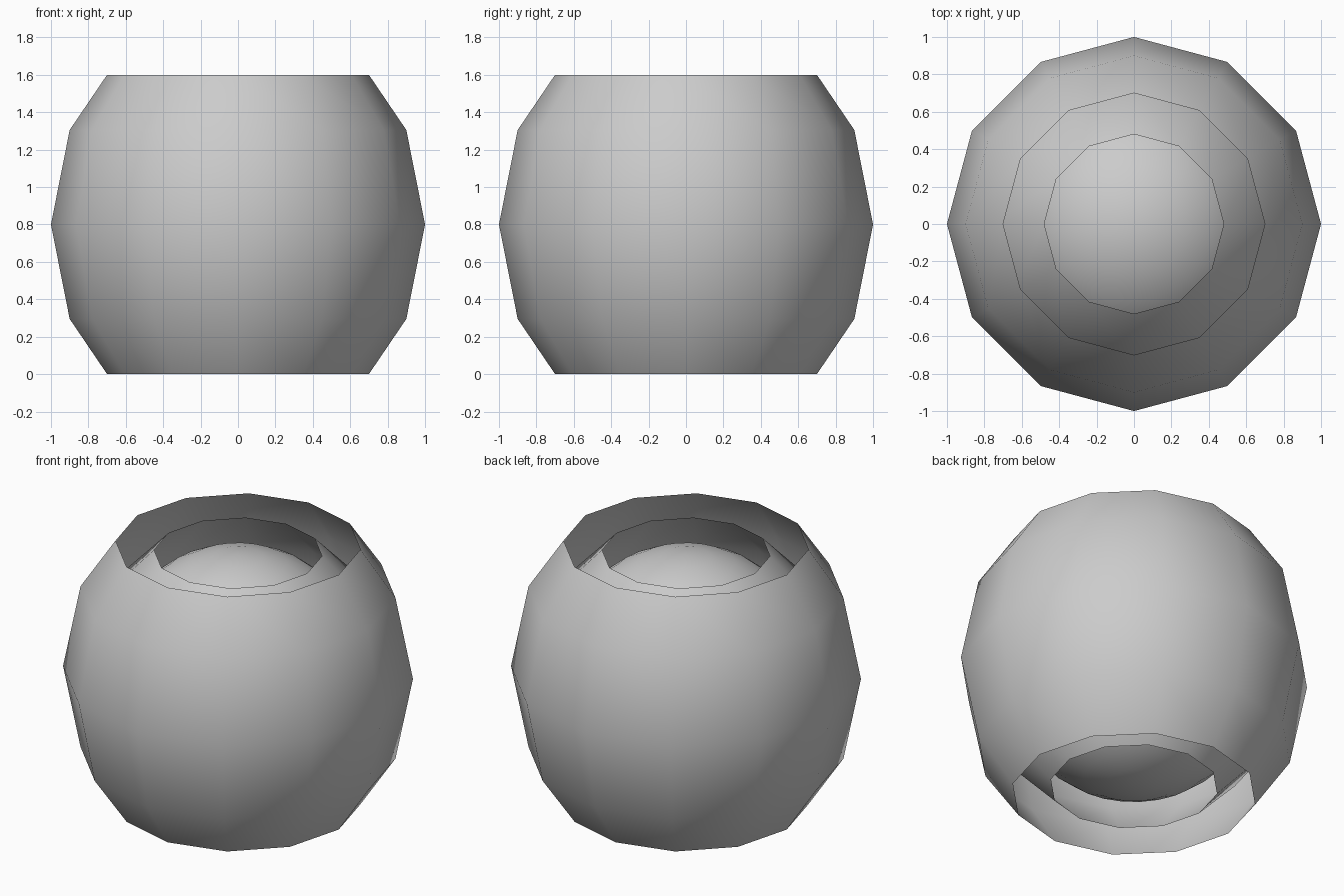
import bpy
import bmesh
import math

if "Cube" in bpy.data.objects:
    bpy.data.objects.remove(bpy.data.objects["Cube"], do_unlink=True)

SIDES = 12
MID_HEIGHT = 0.8

grey = bpy.data.materials.new("plain grey")
grey.use_nodes = True
colour = (0.6, 0.6, 0.6, 1)
grey.diffuse_color = colour
grey.node_tree.nodes["Principled BSDF"].inputs["Base Color"].default_value = colour


def finish(name, bm):
    """Turn the bmesh into a smooth grey object."""
    bmesh.ops.recalc_face_normals(bm, faces=bm.faces[:])
    mesh = bpy.data.meshes.new(name)
    bm.to_mesh(mesh)
    bm.free()
    mesh.materials.append(grey)
    for face in mesh.polygons:
        face.use_smooth = True
    obj = bpy.data.objects.new(name, mesh)
    obj.location.z = MID_HEIGHT
    bpy.context.collection.objects.link(obj)


def open_shell(name, upper):
    """Lathe a thin shell, open at both ends, from its upper half profile."""
    lower = [(r, -z) for r, z in reversed(upper[:-1])]
    bm = bmesh.new()
    rings = []
    for r, z in upper + lower:
        angles = [math.tau * i / SIDES for i in range(SIDES)]
        rings.append([bm.verts.new((r * math.cos(a), r * math.sin(a), z)) for a in angles])
    for top, bottom in zip(rings, rings[1:]):
        for i in range(SIDES):
            j = (i + 1) % SIDES
            bm.faces.new((top[i], bottom[i], bottom[j], top[j]))
    finish(name, bm)


# Two nested open shells
open_shell("outer_shell", [(0.70, 0.80), (0.90, 0.505), (1.00, 0)])
open_shell("middle_shell", [(0.48, 0.75), (0.75, 0.47), (0.88, 0)])

# Closed round core
core = bmesh.new()
bmesh.ops.create_uvsphere(core, u_segments=24, v_segments=16, radius=0.74)
finish("core", core)
